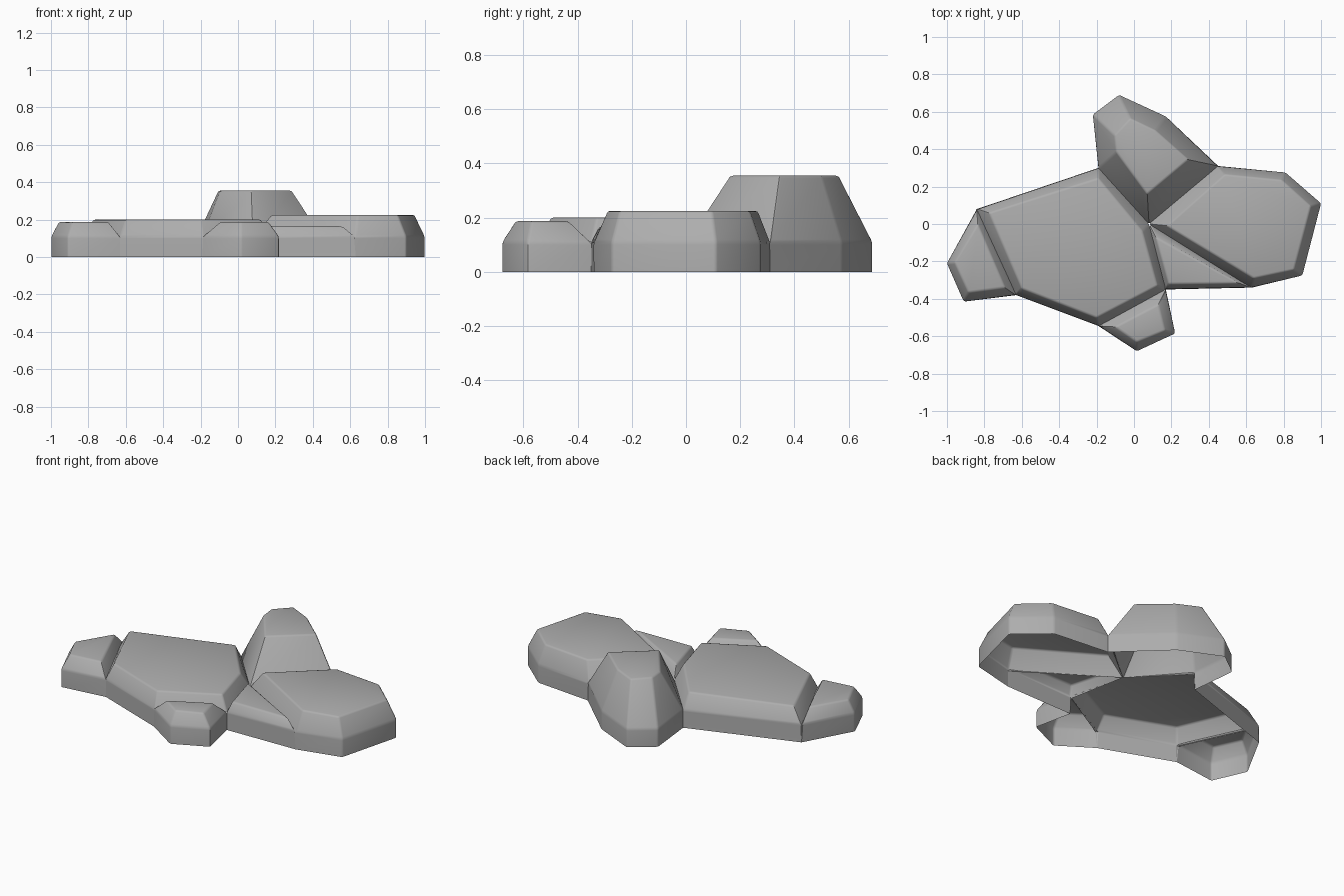
import bpy
import bmesh

cube = bpy.data.objects.get("Cube")
if cube:
    bpy.data.objects.remove(cube)

GREY = (0.42, 0.42, 0.42, 1)
stone = bpy.data.materials.new("stone grey")
stone.use_nodes = True
stone.diffuse_color = GREY
bsdf = next(n for n in stone.node_tree.nodes if n.type == 'BSDF_PRINCIPLED')
bsdf.inputs["Base Color"].default_value = GREY

RIM = 0.11  # height of the walls and of the grooves

# Corners where neighbouring rocks meet
hub = (0.08, 0.0)
back_left = (-0.19, 0.30)
far_left = (-0.84, 0.08)
front_left = (-0.63, -0.38)
front_mid = (-0.19, -0.545)
front_hub = (0.17, -0.35)
front_right = (0.63, -0.34)
back_right = (0.45, 0.31)

# Name: (top height, base outline, top outline), counter-clockwise
rocks = {
    "large_rock": (0.20,
        [far_left, front_left, front_mid, front_hub, hub, back_left],
        [(-0.775, 0.06), (-0.60, -0.345), (-0.20, -0.50), (0.125, -0.33), (0.045, -0.04), (-0.19, 0.245)]),
    "left_rock": (0.187,
        [far_left, (-1.0, -0.21), (-0.91, -0.415), front_left],
        [(-0.835, 0.0), (-0.96, -0.205), (-0.885, -0.365), (-0.69, -0.34)]),
    "front_rock": (0.187,
        [front_mid, (0.015, -0.68), (0.22, -0.585), front_hub],
        [(-0.10, -0.55), (0.015, -0.63), (0.165, -0.57), (0.13, -0.43)]),
    "tall_rock": (0.355,
        [back_left, hub, back_right, (0.17, 0.575), (-0.08, 0.69), (-0.22, 0.585)],
        [(-0.095, 0.385), (0.07, 0.16), (0.29, 0.345), (0.115, 0.50), (-0.02, 0.565), (-0.105, 0.475)]),
    "right_rock": (0.225,
        [hub, front_right, (0.90, -0.275), (1.0, 0.11), (0.81, 0.275), back_right],
        [(0.175, -0.01), (0.64, -0.29), (0.855, -0.245), (0.945, 0.095), (0.79, 0.235), (0.485, 0.265)]),
    "wedge_rock": (0.167,
        [hub, front_hub, front_right],
        [(0.115, -0.07), (0.185, -0.32), (0.56, -0.315)]),
}


def edges_of(outline):
    return list(zip(outline, outline[1:] + outline[:1]))


# Edges met by two rocks are grooves and get no wall
all_edges = [frozenset(e) for _, base, _ in rocks.values() for e in edges_of(base)]


def build_rock(name, height, base, top):
    bm = bmesh.new()
    ground = [bm.verts.new((x, y, 0)) for x, y in base]
    rim = [bm.verts.new((x, y, RIM)) for x, y in base]
    crown = [bm.verts.new((x, y, height)) for x, y in top]
    bm.faces.new(crown)
    for i, edge in enumerate(edges_of(base)):
        j = (i + 1) % len(base)
        bm.faces.new((rim[i], rim[j], crown[j], crown[i]))
        if all_edges.count(frozenset(edge)) == 1:
            bm.faces.new((ground[i], ground[j], rim[j], rim[i]))
    bmesh.ops.delete(bm, geom=[v for v in ground if not v.link_faces], context='VERTS')
    # Worn edges
    bmesh.ops.bevel(bm, geom=[e for e in bm.edges if len(e.link_faces) == 2],
                    offset=0.01, segments=2, profile=0.5, affect='EDGES', clamp_overlap=True)
    mesh = bpy.data.meshes.new(name)
    bm.to_mesh(mesh)
    bm.free()
    mesh.materials.append(stone)
    obj = bpy.data.objects.new(name, mesh)
    bpy.context.collection.objects.link(obj)
    bpy.ops.object.select_all(action='DESELECT')
    obj.select_set(True)
    bpy.context.view_layer.objects.active = obj
    bpy.ops.object.shade_smooth_by_angle(angle=0.6)


for rock_name, (h, base_outline, top_outline) in rocks.items():
    build_rock(rock_name, h, base_outline, top_outline)
